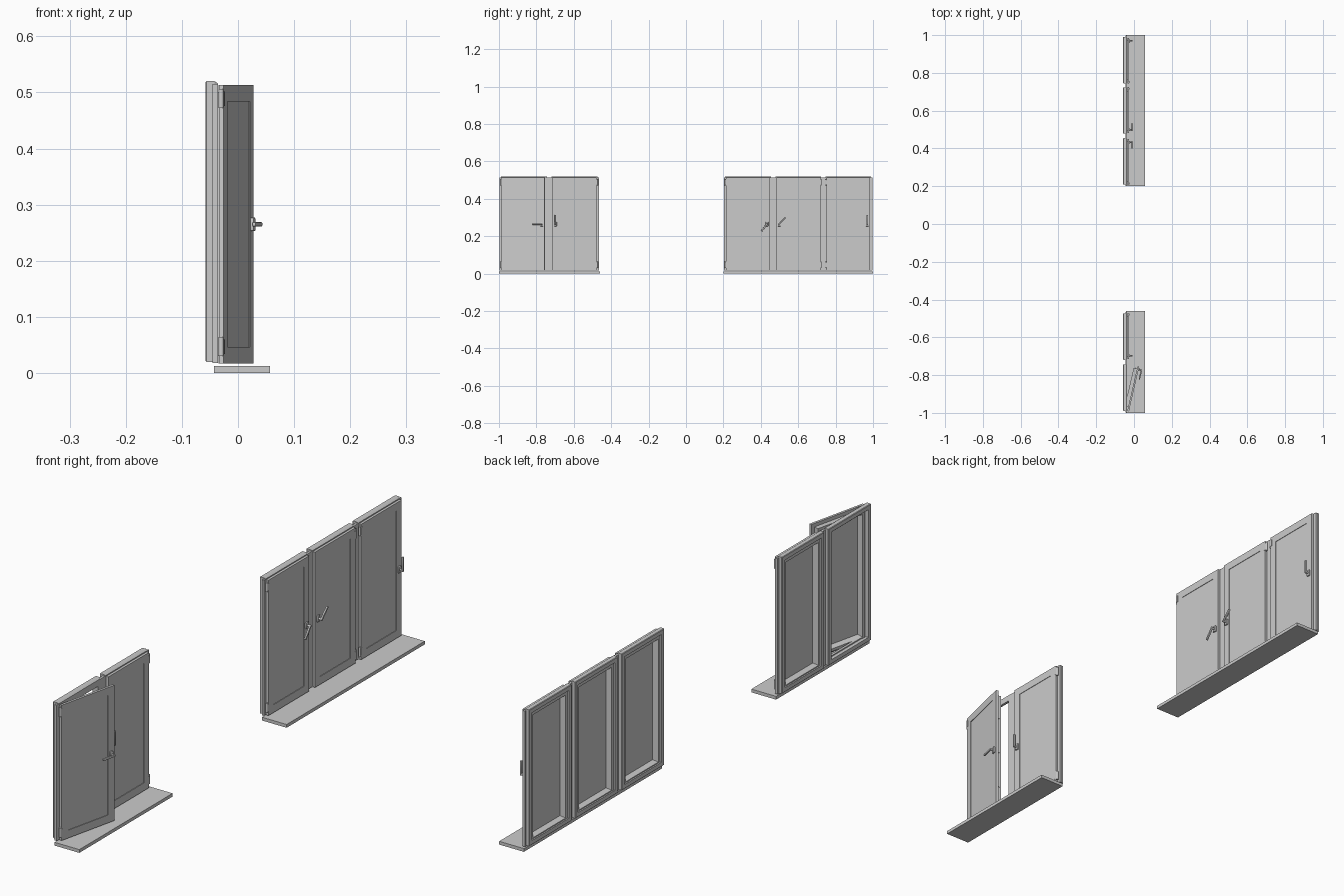
import bpy, bmesh, math
from mathutils import Matrix, Vector

if "Cube" in bpy.data.objects:
    bpy.data.objects.remove(bpy.data.objects["Cube"])


def finish(bm, name, matrix=None, smooth=False):
    bmesh.ops.recalc_face_normals(bm, faces=bm.faces)
    me = bpy.data.meshes.new(name)
    bm.to_mesh(me)
    bm.free()
    ob = bpy.data.objects.new(name, me)
    bpy.context.collection.objects.link(ob)
    if matrix is not None:
        me.transform(matrix)
    if smooth:
        bpy.context.view_layer.objects.active = ob
        ob.select_set(True)
        bpy.ops.object.shade_smooth_by_angle(angle=math.radians(35))
        ob.select_set(False)
    return ob


def box(name, x, y, z, matrix=None, bevel=0.0):
    bm = bmesh.new()
    bmesh.ops.create_cube(bm, size=1)
    size = (x[1] - x[0], y[1] - y[0], z[1] - z[0])
    mid = Vector((sum(x) / 2, sum(y) / 2, sum(z) / 2))
    bmesh.ops.scale(bm, vec=size, verts=bm.verts)
    bmesh.ops.translate(bm, vec=mid, verts=bm.verts)
    if bevel:
        bmesh.ops.bevel(bm, geom=bm.edges[:], offset=bevel, segments=2,
                        profile=0.5, affect='EDGES')
    return finish(bm, name, matrix, bevel > 0)


def cylinder(name, r, depth, matrix, sides=16):
    bm = bmesh.new()
    bmesh.ops.create_cone(bm, cap_ends=True, segments=sides, radius1=r,
                          radius2=r, depth=depth)
    return finish(bm, name, matrix, True)


def mitred_ring(name, y, z, profile, matrix=None):
    """Sweep a closed (inset, x) profile round a rectangle in the y-z plane."""
    bm = bmesh.new()
    loops = []
    for inset, x in profile:
        a, b, c, d = y[0] + inset, y[1] - inset, z[0] + inset, z[1] - inset
        loops.append([bm.verts.new((x, *p)) for p in ((a, c), (b, c), (b, d), (a, d))])
    for i, l0 in enumerate(loops):
        l1 = loops[(i + 1) % len(loops)]
        for k in range(4):
            n = (k + 1) % 4
            bm.faces.new((l0[k], l0[n], l1[n], l1[k]))
    return finish(bm, name, matrix)


SASH_Z = (0.017, 0.513)
SASH_PROFILE = [(0, -.026), (.029, -.026), (.029, -.036), (.023, -.053),
                (.013, -.053), (.013, -.035), (0, -.035)]
CASING_PROFILE = [(0, -.042), (0, -.056), (.002, -.058), (.011, -.058), (.011, -.036), (.004, -.036)]


def handle(y, angle, m):
    # rosette, stem and lever turned about the x axis (0 = pointing up)
    m = m @ Matrix.Translation((-.026, y, .265))
    box("handle_rosette", (-.001, .006), (-.007, .007), (-.012, .012), m, .002)
    cylinder("handle_stem", .004, .012, m @ Matrix.Translation((.009, 0, 0)) @ Matrix.Rotation(math.pi / 2, 4, 'Y'))
    turn = m @ Matrix.Rotation(angle, 4, 'X')
    box("handle_lever", (.012, .019), (-.004, .004), (-.005, .049), turn, .002)


def sash(y0, y1, hinge, angle, opening=0.0):
    # fixed casing round the opening
    mitred_ring("casing", (y0 - .005, y1 + .005), (.020, .520),
                [(i + (.005 if i > .01 else 0), x) for i, x in CASING_PROFILE])
    hy = y0 - .003 if hinge < 0 else y1 + .003
    pivot = Matrix.Translation((-.031, hy, 0))
    m = pivot @ Matrix.Rotation(opening, 4, 'Z') @ pivot.inverted()
    # moving sash and its pane
    mitred_ring("sash_frame", (y0, y1), SASH_Z, SASH_PROFILE, m)
    box("pane", (-.034, -.028), (y0 + .027, y1 - .027), (.044, .486), m)
    # hinges
    for zc in (.047, .489):
        cylinder("hinge_barrel", .0045, .034, Matrix.Translation((-.030, hy, zc)))
        box("hinge_leaf", (-.027, -.025), sorted((hy, hy - hinge * .010)), (zc - .013, zc + .013), m)
    # latch pins on the free edge and keepers on the frame
    free, s = (y1, 1) if hinge < 0 else (y0, -1)
    for zc in (.12, .265, .41):
        box("latch_pin", (-.046, -.040), sorted((free - s * .013, free - s * .010)), (zc - .008, zc + .008), m)
    handle(free - s * .016, angle, m)


def window(y, sashes):
    # sill, thin backing frame and mullions
    box("sill", (-.043, .057), y[2:], (0, .012))
    mitred_ring("main_frame", y[:2], (.018, .515),
                [(0, -.036), (0, -.045), (.022, -.045), (.022, -.036)])
    for a, b in zip(sashes, sashes[1:]):
        box("mullion", (-.045, -.036), (a[1] - .012, b[0] + .012), (.022, .511))
    for s in sashes:
        sash(*s)


R = math.radians
# two-light window, left sash ajar
window((-.998, -.465, -1.0, -.46),
       [(-.984, -.748, -1, R(90), R(-13)), (-.714, -.478, 1, 0)])
# three-light window
window((.202, .997, .20, 1.0),
       [(.213, .449, -1, R(142)), (.483, .718, 1, R(-45)), (.750, .985, -1, 0)])
